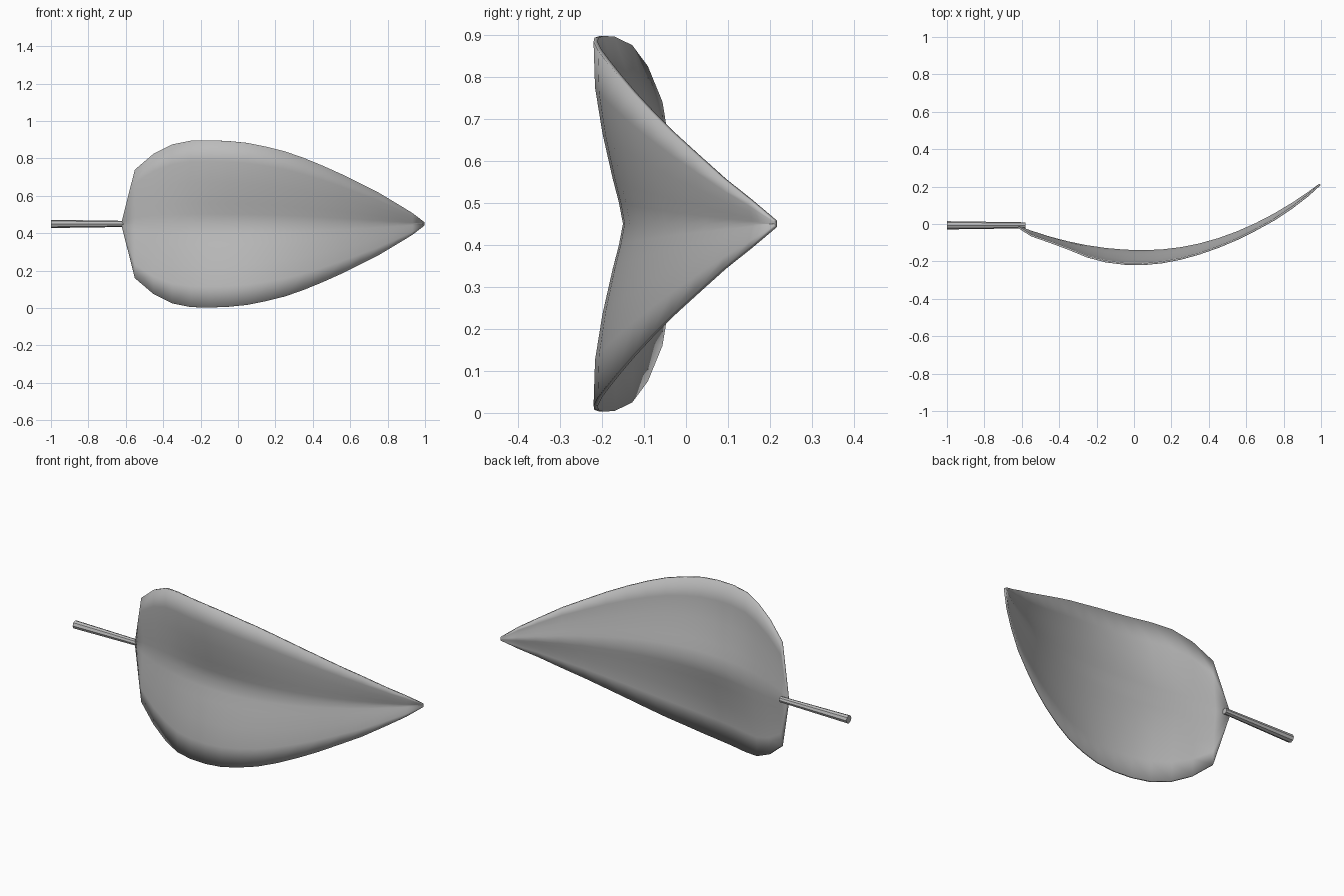
import bpy
import bmesh
from math import pi
from mathutils import Matrix

cube = bpy.data.objects.get("Cube")
if cube:
    bpy.data.objects.remove(cube, do_unlink=True)

MID_Z = 0.45

# Single matte grey
grey = bpy.data.materials.new("soft grey")
grey.use_nodes = True
colour = (0.5, 0.5, 0.5, 1)
grey.diffuse_color = colour
grey.node_tree.nodes["Principled BSDF"].inputs["Base Color"].default_value = colour


def make_object(name, bm):
    bmesh.ops.recalc_face_normals(bm, faces=bm.faces)
    mesh = bpy.data.meshes.new(name)
    bm.to_mesh(mesh)
    bm.free()
    obj = bpy.data.objects.new(name, mesh)
    bpy.context.collection.objects.link(obj)
    mesh.materials.append(grey)
    return obj


def smooth(obj, angle):
    bpy.ops.object.select_all(action="DESELECT")
    obj.select_set(True)
    bpy.context.view_layer.objects.active = obj
    bpy.ops.object.shade_smooth_by_angle(angle=angle)


def midrib_y(x):
    """Bow of the blade along its length."""
    bend = 0.4 if x > 0.05 else 0.29
    return -0.145 + bend * (x - 0.05) ** 2


# Blade stations: position, half width, forward lean of the edges
stations = [
    (-0.62, 0.01, 0.0), (-0.55, 0.29, 0.02), (-0.45, 0.375, 0.023),
    (-0.35, 0.425, 0.034), (-0.25, 0.445, 0.055), (-0.15, 0.447, 0.067),
    (-0.05, 0.443, 0.071), (0.05, 0.433, 0.07), (0.15, 0.413, 0.064),
    (0.25, 0.388, 0.057), (0.35, 0.353, 0.049), (0.45, 0.312, 0.042),
    (0.55, 0.267, 0.036), (0.65, 0.217, 0.03), (0.75, 0.167, 0.027),
    (0.85, 0.107, 0.02), (0.93, 0.058, 0.012), (0.995, 0.008, 0.0),
]

# Share of the lean reached from the midrib out to the edge
half = [(0, 0), (0.12, 0.14), (0.25, 0.35), (0.5, 0.7), (0.75, 0.95), (1, 1)]
section = [(-s, d) for s, d in reversed(half[1:])] + half

bm = bmesh.new()
rows = [[bm.verts.new((x, midrib_y(x) - lean * d, MID_Z + width * s))
         for s, d in section] for x, width, lean in stations]
for a, b in zip(rows, rows[1:]):
    for i in range(len(section) - 1):
        bm.faces.new((a[i], a[i + 1], b[i + 1], b[i]))
blade = make_object("leaf_blade", bm)
shell = blade.modifiers.new("Thickness", "SOLIDIFY")
shell.thickness = 0.01
shell.offset = 0
smooth(blade, pi / 4)

# Stalk: slim tapered rod overlapping the back of the blade
bm = bmesh.new()
bmesh.ops.create_cone(
    bm, cap_ends=True, segments=8, radius1=0.022, radius2=0.016, depth=0.42,
    matrix=Matrix.Translation((-0.79, -0.007, MID_Z)) @ Matrix.Rotation(pi / 2, 4, "Y"))
stalk = make_object("leaf_stalk", bm)
smooth(stalk, pi / 6)
